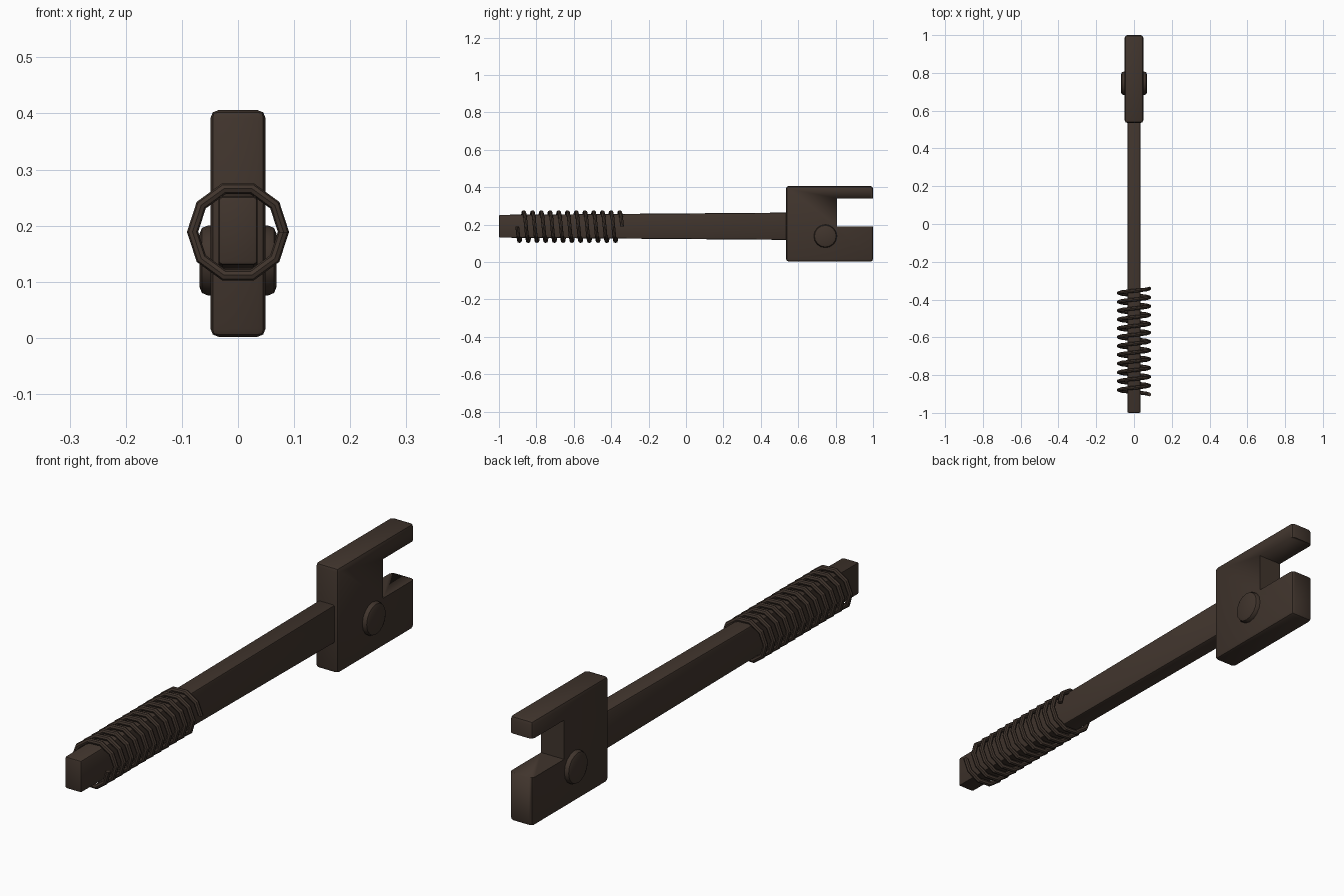
import bpy, bmesh, math
from mathutils import Matrix

cube = bpy.data.objects.get("Cube")
if cube:
    bpy.data.objects.remove(cube)

iron = bpy.data.materials.new("dark brown iron")
iron.use_nodes = True
iron.diffuse_color = (0.052, 0.035, 0.026, 1)
iron.node_tree.nodes["Principled BSDF"].inputs["Base Color"].default_value = iron.diffuse_color


def finish(name, bm):
    """Turn a bmesh into a shaded object."""
    bmesh.ops.recalc_face_normals(bm, faces=bm.faces)
    mesh = bpy.data.meshes.new(name)
    bm.to_mesh(mesh)
    bm.free()
    mesh.materials.append(iron)
    obj = bpy.data.objects.new(name, mesh)
    bpy.context.collection.objects.link(obj)
    bpy.ops.object.select_all(action='DESELECT')
    obj.select_set(True)
    bpy.context.view_layer.objects.active = obj
    bpy.ops.object.shade_smooth_by_angle(angle=math.radians(30))
    return obj


def box(lo, hi):
    bm = bmesh.new()
    bmesh.ops.create_cube(bm, size=1)
    for v in bm.verts:
        v.co = [(a + b) / 2 + c * (b - a) for a, b, c in zip(lo, hi, v.co)]
    return bm


def bevel(bm, width, segments=2):
    edges = [e for e in bm.edges if e.calc_face_angle(0) > 0.7]
    bmesh.ops.bevel(bm, geom=edges, offset=width, segments=segments,
                    profile=0.5, affect='EDGES')


# Rod, slightly taller toward the head
bm = box((-0.035, -1, 0.13), (0.035, 0.56, 0.252))
for v in bm.verts:
    if v.co.y > 0:
        v.co.z += 0.012 if v.co.z > 0.19 else -0.012
bevel(bm, 0.007)
finish("rod", bm)

# Head block, with a square slot cut through its back
bm = box((-0.049, 0.535, 0.002), (0.049, 1, 0.406))
bevel(bm, 0.014)
head = finish("head_block", bm)
cutter = finish("slot_cutter", box((-0.2, 0.808, 0.19), (0.2, 1.2, 0.34)))
cutter.hide_render = True
cut = head.modifiers.new("slot", 'BOOLEAN')
cut.operation = 'DIFFERENCE'
cut.solver = 'EXACT'
cut.object = cutter
bpy.context.view_layer.objects.active = head
bpy.ops.object.modifier_apply(modifier=cut.name)
bpy.data.objects.remove(cutter)

# Cross pin through the head
bm = bmesh.new()
bmesh.ops.create_cone(bm, cap_ends=True, segments=16, radius1=0.062, radius2=0.062, depth=0.137,
                      matrix=Matrix.Translation((0, 0.745, 0.138)) @ Matrix.Rotation(math.pi / 2, 4, 'Y'))
bevel(bm, 0.014)
finish("cross_pin", bm)

# Ten-sided coil spring around the front of the rod
TURNS, SIDES, RINGS = 12, 10, 8
RADIUS, WIRE, MIDDLE = 0.081, 0.01, 0.189
bm = bmesh.new()
rings = []
for i in range(TURNS * SIDES + 1):
    a = -math.tau * i / SIDES
    y = -0.902 + 0.56 * i / (TURNS * SIDES)
    ring = []
    for j in range(RINGS):
        b = math.tau * j / RINGS
        r = RADIUS + WIRE * math.cos(b)
        ring.append(bm.verts.new((r * math.cos(a), y + WIRE * math.sin(b), MIDDLE + r * math.sin(a))))
    rings.append(ring)
for p, q in zip(rings, rings[1:]):
    for j in range(RINGS):
        k = (j + 1) % RINGS
        bm.faces.new((p[j], p[k], q[k], q[j]))
bm.faces.new(rings[0])
bm.faces.new(rings[-1])
finish("coil_spring", bm)
